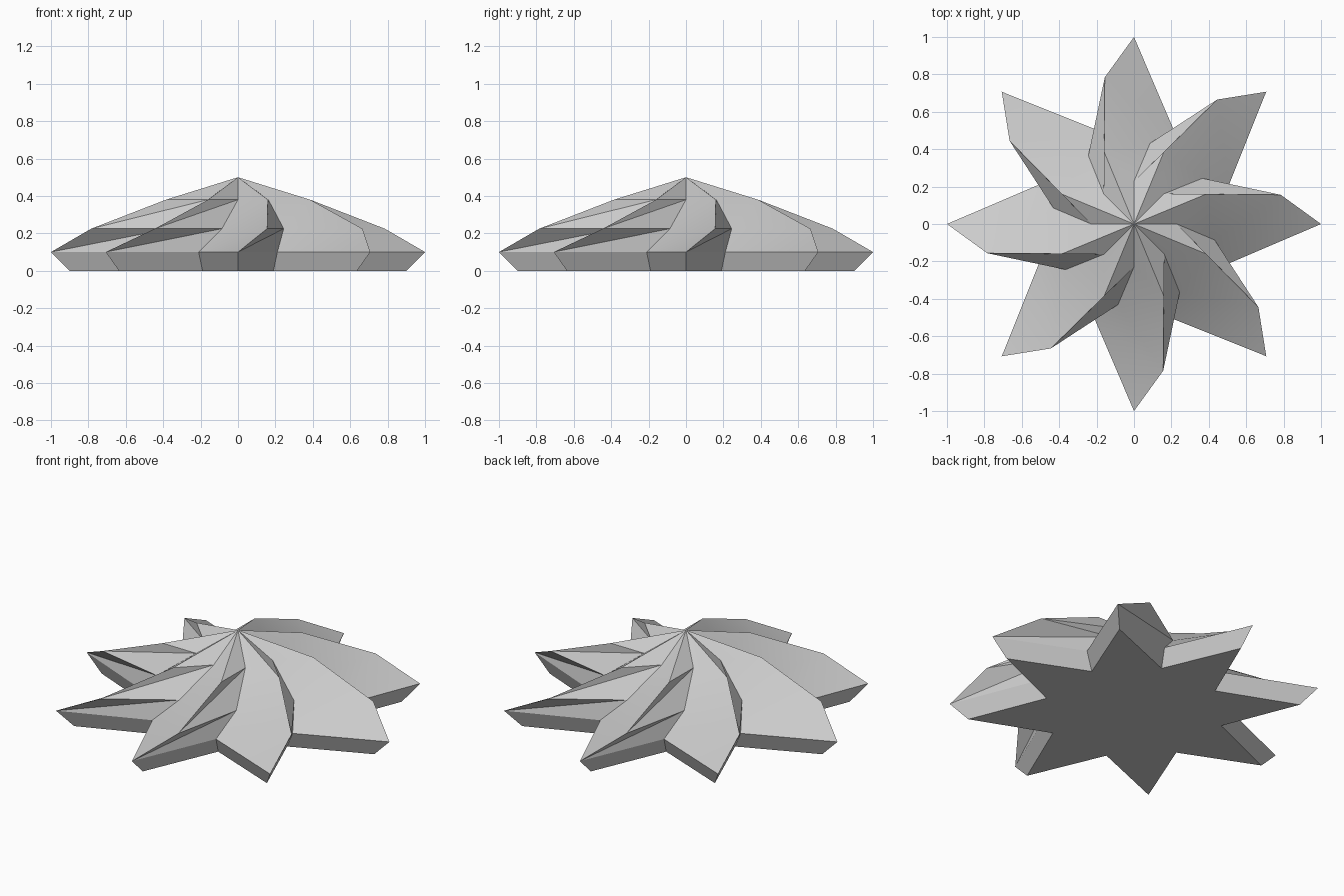
import bpy, bmesh
from math import radians, sin, cos

cube = bpy.data.objects.get("Cube")
if cube:
    bpy.data.objects.remove(cube, do_unlink=True)

POINTS = 8
INNER = 0.55  # valley radius relative to tip radius
# tip radius, height, twist in degrees for each star-shaped ring
RINGS = [(0.9, 0.0, 0.0), (1.0, 0.1, 0.0), (0.8, 0.225, 11.25), (0.417, 0.38, 22.5)]

grey = bpy.data.materials.new("plain_grey")
grey.use_nodes = True
colour = (0.6, 0.6, 0.6, 1)
grey.diffuse_color = colour
grey.node_tree.nodes["Principled BSDF"].inputs["Base Color"].default_value = colour


def star_ring(bm, radius, z, twist):
    ring = []
    for i in range(2 * POINTS):
        a = radians(twist + i * 180 / POINTS)
        r = radius * (INNER if i % 2 else 1)
        ring.append(bm.verts.new((r * cos(a), r * sin(a), z)))
    return ring


bm = bmesh.new()
rings = [star_ring(bm, *r) for r in RINGS]
apex = bm.verts.new((0, 0, 0.5))
n = 2 * POINTS

# Flat base
bm.faces.new(reversed(rings[0]))
# Twisted blades, split along one consistent diagonal
for low, high in zip(rings, rings[1:]):
    for i in range(n):
        j = (i + 1) % n
        bm.faces.new((low[i], low[j], high[j]))
        bm.faces.new((low[i], high[j], high[i]))
# Pointed crown
for i in range(n):
    bm.faces.new((rings[-1][i], rings[-1][(i + 1) % n], apex))

mesh = bpy.data.meshes.new("twisted_star")
bm.to_mesh(mesh)
bm.free()
mesh.materials.append(grey)
star = bpy.data.objects.new("twisted_star", mesh)
bpy.context.collection.objects.link(star)

# Soft blades with crisp ridges
bpy.context.view_layer.objects.active = star
star.select_set(True)
bpy.ops.object.shade_smooth_by_angle(angle=radians(30))
